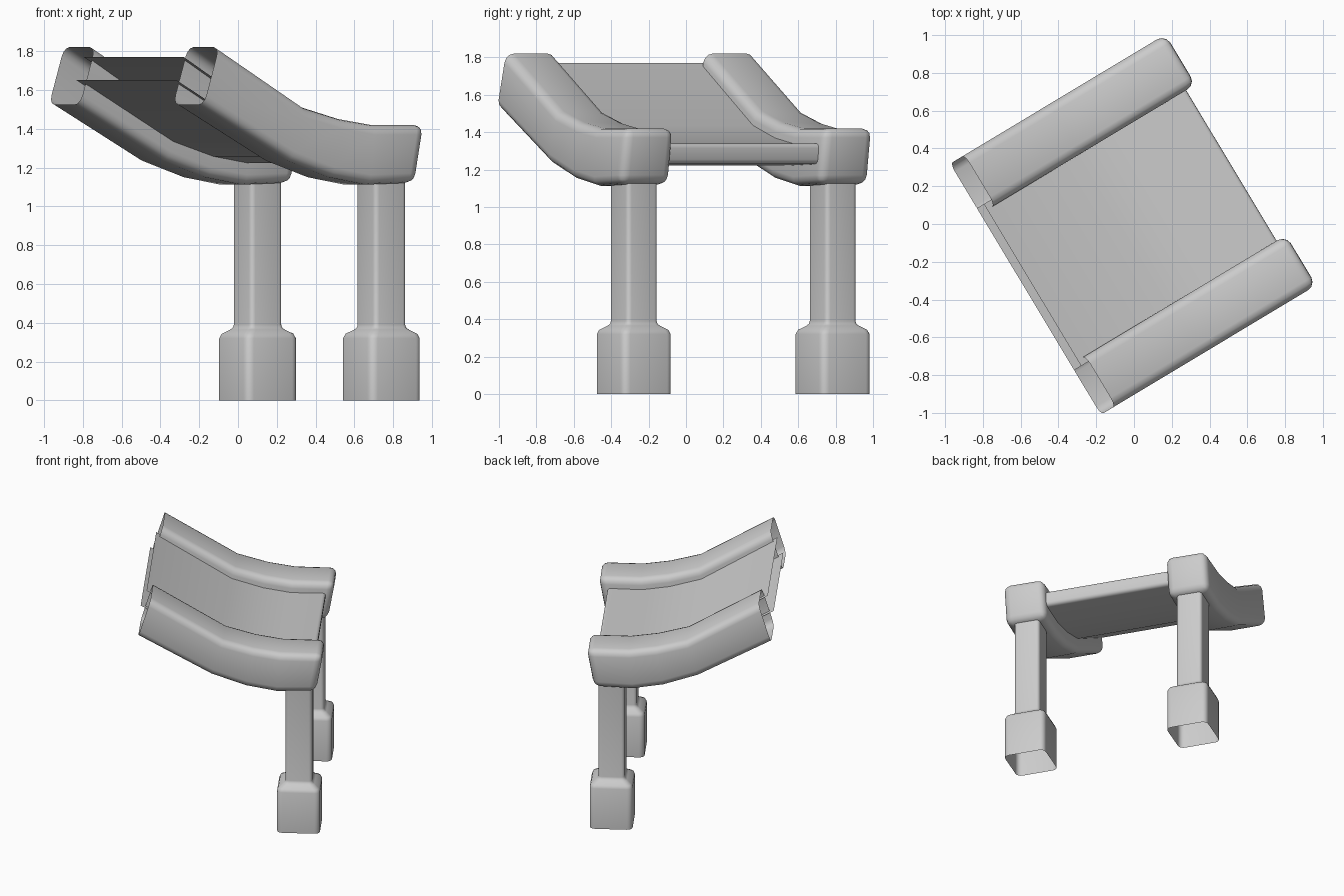
import bpy, bmesh, math
from mathutils import Vector

if "Cube" in bpy.data.objects:
    bpy.data.objects.remove(bpy.data.objects["Cube"])

ANGLE = math.radians(31)   # the whole model is turned about z

# beam side profile: (along, z) of the bottom and top at each station
BEAM = [((-0.67, 1.525), (-0.58, 1.82)),
        ((-0.14, 1.235), (-0.055, 1.51)),
        ((0.11, 1.15), (0.165, 1.45)),
        ((0.33, 1.112), (0.36, 1.42)),
        ((0.615, 1.122), (0.668, 1.42))]


def finish(bm, name, bevel=0):
    bmesh.ops.recalc_face_normals(bm, faces=bm.faces)
    me = bpy.data.meshes.new(name)
    bm.to_mesh(me)
    bm.free()
    ob = bpy.data.objects.new(name, me)
    bpy.context.collection.objects.link(ob)
    ob.rotation_euler.z = ANGLE
    bpy.context.view_layer.objects.active = ob
    ob.select_set(True)
    if bevel:
        mod = ob.modifiers.new("bevel", 'BEVEL')
        mod.width, mod.segments = bevel, 3
        mod.limit_method, mod.angle_limit = 'ANGLE', math.radians(50)
        bpy.ops.object.modifier_apply(modifier=mod.name)
    bpy.ops.object.shade_smooth_by_angle(angle=math.radians(40))
    ob.select_set(False)


def loft(bm, rings, closed=True):
    rows = [[bm.verts.new(p) for p in ring] for ring in rings]
    n = len(rows[0])
    for a, b in zip(rows, rows[1:]):
        for i in range(n if closed else n - 1):
            j = (i + 1) % n
            bm.faces.new((a[i], a[j], b[j], b[i]))
    return rows


def rounded_square(cx, cy, h, r, z, steps=4):
    pts = []
    for k, (sx, sy) in enumerate(((1, 1), (-1, 1), (-1, -1), (1, -1))):
        for s in range(steps + 1):
            a = math.pi / 2 * (k + s / steps)
            pts.append((cx + sx * (h - r) + r * math.cos(a),
                        cy + sy * (h - r) + r * math.sin(a), z))
    return pts


for side, label in ((1, "left"), (-1, "right")):
    # curved side beam, open at the raised end
    bm = bmesh.new()
    v0, v1 = side * 0.465, side * 0.775
    rows = loft(bm, [[(b[0], v0, b[1]), (b[0], v1, b[1]),
                      (t[0], v1, t[1]), (t[0], v0, t[1])] for b, t in BEAM])
    bm.faces.new(rows[-1])
    finish(bm, label + "_beam", 0.05)

    # post with a wider foot, open underneath
    bm = bmesh.new()
    levels = [(0, 0.155, 0.04), (0.32, 0.155, 0.04), (0.343, 0.146, 0.04),
              (0.365, 0.112, 0.035), (0.375, 0.1, 0.027),
              (0.39, 0.096, 0.025), (1.25, 0.096, 0.025)]
    loft(bm, [rounded_square(0.49, side * 0.62, h, r, z) for z, h, r in levels])
    finish(bm, label + "_leg")

# curved seat panel between the beams, running parallel to them
lower, upper = [(-0.67, 1.65)], [(-0.627, 1.77)]
for b, t in BEAM[1:-1]:
    b, t = Vector(b), Vector(t)
    lower.append(b.lerp(t, 0.36))
    upper.append(b.lerp(t, 0.73))
lower.append((0.59, 1.23))
upper.append((0.605, 1.34))
path = lower + upper[::-1]
bm = bmesh.new()
loft(bm, [[(p[0], v, p[1]) for p in path] for v in (-0.5, 0.5)], closed=False)
finish(bm, "seat_panel", 0.025)
